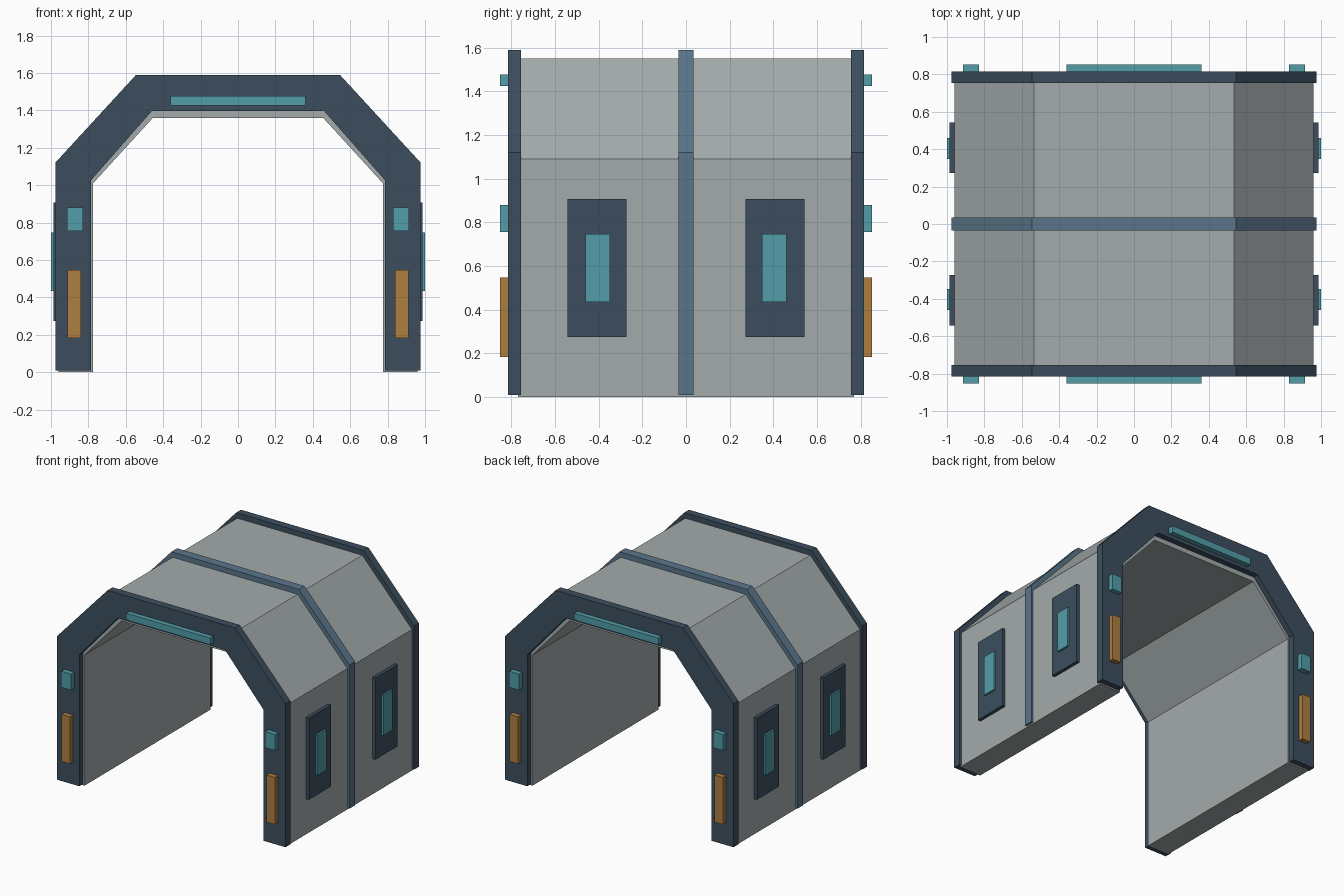
import bpy
import bmesh

cube = bpy.data.objects.get("Cube")
if cube:
    bpy.data.objects.remove(cube, do_unlink=True)


def material(name, r, g, b):
    m = bpy.data.materials.new(name)
    m.use_nodes = True
    m.diffuse_color = (r, g, b, 1)
    m.node_tree.nodes["Principled BSDF"].inputs["Base Color"].default_value = (r, g, b, 1)
    return m


GREY = material("wall grey", 0.37, 0.41, 0.41)
NAVY = material("frame navy", 0.045, 0.076, 0.114)
BLUE = material("rib blue", 0.102, 0.178, 0.254)
TEAL = material("light teal", 0.084, 0.337, 0.392)
ORANGE = material("marker orange", 0.418, 0.212, 0.051)


def finish(name, bm, mat):
    bmesh.ops.recalc_face_normals(bm, faces=bm.faces)
    mesh = bpy.data.meshes.new(name)
    bm.to_mesh(mesh)
    bm.free()
    mesh.materials.append(mat)
    obj = bpy.data.objects.new(name, mesh)
    bpy.context.collection.objects.link(obj)


def half_profile(foot, x, shoulder, top_x, top):
    """Points of one arch line, from left foot over the top to right foot."""
    side = [(x, foot), (x, shoulder), (top_x, top)]
    return side + [(-px, pz) for px, pz in reversed(side)]


def arch(name, outer, inner, foot, y0, y1, mat):
    """Band between two arch lines, extruded along y."""
    bm = bmesh.new()
    rows = [[bm.verts.new((x, y, z)) for x, z in half_profile(foot, *line)]
            for line, y in ((outer, y0), (outer, y1), (inner, y1), (inner, y0))]
    for i in range(len(rows)):
        a, b = rows[i], rows[(i + 1) % len(rows)]
        for j in range(len(a) - 1):
            bm.faces.new((a[j], a[j + 1], b[j + 1], b[j]))
    for end in (0, -1):
        bm.faces.new([row[end] for row in rows])
    finish(name, bm, mat)


def box(name, xs, ys, zs, mat):
    bm = bmesh.new()
    bmesh.ops.create_cube(bm, size=1)
    for v in bm.verts:
        for axis, (lo, hi) in enumerate((xs, ys, zs)):
            v.co[axis] = hi if v.co[axis] > 0 else lo
    finish(name, bm, mat)


def flip(span, sign):
    return tuple(sorted(sign * s for s in span))


# Tunnel shell, end frames and middle rib
arch("tunnel_shell", (0.96, 1.09, 0.535, 1.55), (0.775, 1.01, 0.455, 1.36),
     0, -0.77, 0.77, GREY)
frame_outer = (0.977, 1.12, 0.545, 1.59)
frame_inner = (0.787, 1.025, 0.46, 1.397)
for end, sign in (("front", -1), ("back", 1)):
    arch(end + "_frame", frame_outer, frame_inner, 0.01, *flip((0.755, 0.815), sign), NAVY)
arch("middle_rib", frame_outer, frame_inner, 0.01, -0.035, 0.035, BLUE)

# Lights and markers on both end frames
for end, ys in (("front", -1), ("back", 1)):
    depth = flip((0.80, 0.853), ys)
    box(end + "_header_light", (-0.36, 0.36), depth, (1.425, 1.477), TEAL)
    for side, xs in (("left", 1), ("right", -1)):
        box(f"{end}_{side}_leg_light", flip((0.83, 0.915), xs), depth, (0.755, 0.88), TEAL)
        box(f"{end}_{side}_leg_marker", flip((0.84, 0.912), xs), depth, (0.183, 0.547), ORANGE)
        # Raised wall panel with its light
        box(f"{end}_{side}_wall_panel", flip((0.95, 0.986), xs), flip((0.273, 0.543), ys),
            (0.275, 0.907), NAVY)
        box(f"{end}_{side}_wall_light", flip((0.97, 1.0), xs), flip((0.348, 0.46), ys),
            (0.435, 0.747), TEAL)
